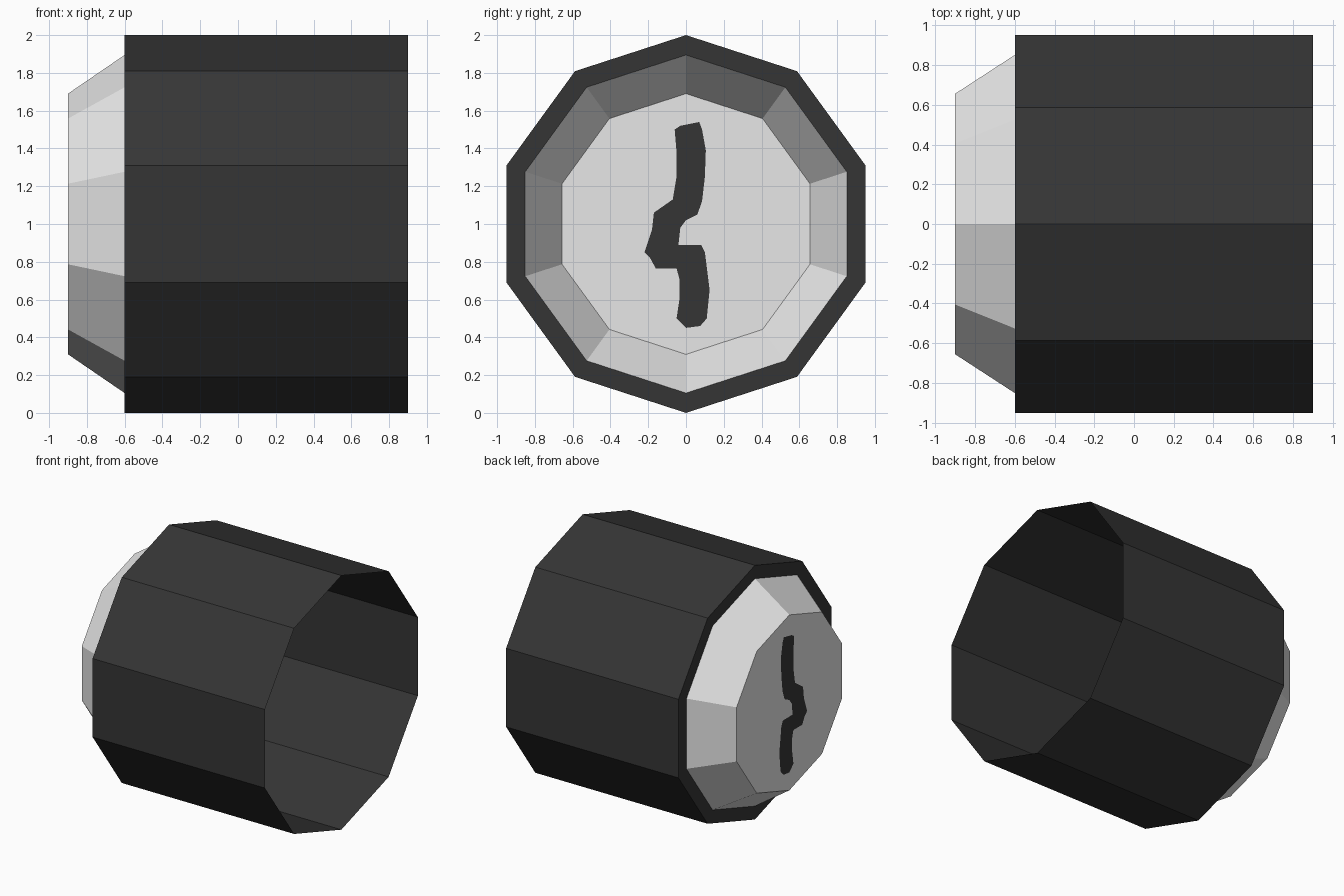
import bpy, bmesh, math
from mathutils import Vector

if "Cube" in bpy.data.objects:
    bpy.data.objects.remove(bpy.data.objects["Cube"])

SIDES = 10


def material(name, value):
    m = bpy.data.materials.new(name)
    m.diffuse_color = (value, value, value, 1)
    m.use_nodes = True
    m.node_tree.nodes["Principled BSDF"].inputs["Base Color"].default_value = m.diffuse_color
    return m


dark = material("dark grey", 0.036)
light = material("light grey", 0.8)


def finish(bm, name, mat):
    me = bpy.data.meshes.new(name)
    bm.to_mesh(me)
    bm.free()
    me.materials.append(mat)
    ob = bpy.data.objects.new(name, me)
    bpy.context.collection.objects.link(ob)
    return ob


def ring(bm, x, r):
    return [bm.verts.new((x, r * math.cos(a), 1 + r * math.sin(a)))
            for a in (math.pi / 2 + math.tau * k / SIDES for k in range(SIDES))]


def shell(name, profile, mat):
    """Open ten-sided shell through (x, radius) stations, from +x towards -x."""
    bm = bmesh.new()
    rings = [ring(bm, x, r) for x, r in profile]
    for a, b in zip(rings, rings[1:]):
        for i in range(SIDES):
            j = (i + 1) % SIDES
            bm.faces.new((a[i], a[j], b[j], b[i]))
    for f in bm.faces:  # face away from the axis, or towards -x on the flat lip
        c = f.calc_center_median()
        out = Vector((-1.0, c.y, c.z - 1))
        f.normal_update()
        if f.normal.dot(out) < 0:
            f.normal_flip()
    return finish(bm, name, mat)


# Tube open at +x with a narrow lip, and sloping cap rim
shell("tube", [(0.9, 1.0), (-0.6, 1.0), (-0.6, 0.895)], dark)
shell("cap_bevel", [(-0.6, 0.895), (-0.9, 0.69)], light)

# Outline of the painted jagged mark (y, z)
MARK = [(-0.06, 1.50), (-0.03, 1.52), (0.07, 1.54), (0.085, 1.50), (0.105, 1.39),
        (0.10, 1.25), (0.085, 1.12), (0.06, 1.05), (0.0, 1.02), (-0.03, 0.98),
        (-0.04, 0.89), (0.08, 0.89), (0.10, 0.85), (0.125, 0.65), (0.11, 0.50),
        (0.075, 0.46), (0.0, 0.45), (-0.05, 0.50), (-0.035, 0.60), (-0.035, 0.71),
        (-0.05, 0.765), (-0.16, 0.765), (-0.19, 0.82), (-0.22, 0.85), (-0.18, 0.97),
        (-0.17, 1.06), (-0.07, 1.13), (-0.05, 1.25), (-0.05, 1.38)]


def mark_loop(bm):
    return [bm.verts.new((-0.9, y, z)) for y, z in MARK]


def face_minus_x(bm):
    for f in bm.faces:
        f.normal_update()
        if f.normal.x > 0:
            f.normal_flip()


# Cap disc with the mark cut out
bm = bmesh.new()
edges = []
for loop in (ring(bm, -0.9, 0.69), mark_loop(bm)):
    edges += [bm.edges.new((loop[i - 1], loop[i])) for i in range(len(loop))]
bmesh.ops.triangle_fill(bm, edges=edges, use_beauty=True, normal=(-1, 0, 0))
face_minus_x(bm)
finish(bm, "cap_face", light)

# Mark inlaid in the cut-out
bm = bmesh.new()
bm.faces.new(mark_loop(bm))
face_minus_x(bm)
finish(bm, "cap_mark", dark)
